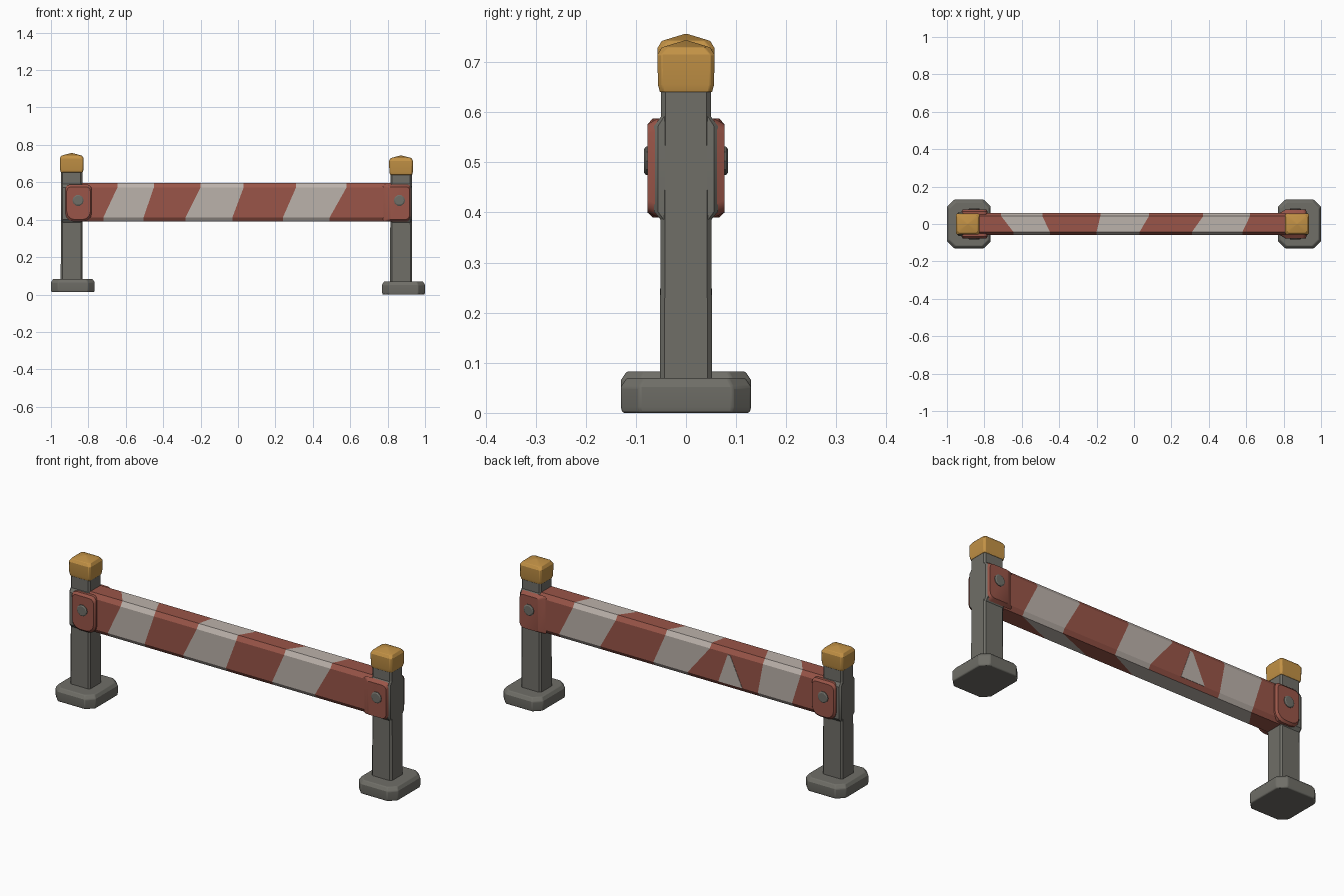
import bpy, bmesh, math
from mathutils import Vector

cube = bpy.data.objects.get("Cube")
if cube:
    bpy.data.objects.remove(cube, do_unlink=True)


def material(name, rgb):
    m = bpy.data.materials.new(name)
    m.use_nodes = True
    color = (*rgb, 1)
    m.diffuse_color = color
    bsdf = next(n for n in m.node_tree.nodes if n.type == 'BSDF_PRINCIPLED')
    bsdf.inputs["Base Color"].default_value = color
    bsdf.inputs["Roughness"].default_value = 0.8
    return m


GRAY = material("concrete gray", (0.16, 0.157, 0.137))
RED = material("faded red", (0.32, 0.091, 0.065))
WHITE = material("chalk white", (0.50, 0.445, 0.405))
GOLD = material("ochre yellow", (0.54, 0.285, 0.06))


def loft(name, rings, mats, rule=None, bevel=0.0):
    """Skin a stack of equal point rings and close both ends."""
    bm = bmesh.new()
    rows = [[bm.verts.new(p) for p in ring] for ring in rings]
    n = len(rows[0])
    for i in range(len(rows) - 1):
        for j in range(n):
            k = (j + 1) % n
            f = bm.faces.new((rows[i][j], rows[i][k], rows[i + 1][k], rows[i + 1][j]))
            if rule:
                f.material_index = rule(i, j)
    bm.faces.new(rows[0][::-1])
    bm.faces.new(rows[-1])
    bmesh.ops.recalc_face_normals(bm, faces=bm.faces)
    mesh = bpy.data.meshes.new(name)
    bm.to_mesh(mesh)
    bm.free()
    for m in mats:
        mesh.materials.append(m)
    obj = bpy.data.objects.new(name, mesh)
    bpy.context.collection.objects.link(obj)
    if bevel:
        mod = obj.modifiers.new("soft edges", 'BEVEL')
        mod.width = bevel
        mod.segments = 2
        mod.limit_method = 'ANGLE'
        mod.angle_limit = math.radians(35)
    bpy.ops.object.select_all(action='DESELECT')
    obj.select_set(True)
    bpy.context.view_layer.objects.active = obj
    bpy.ops.object.shade_smooth_by_angle(angle=math.radians(30))
    return obj


def octagon(hx, hy, c):
    """Rectangle with cut corners, as flat points."""
    return [(hx - c, -hy), (hx, c - hy), (hx, hy - c), (hx - c, hy),
            (c - hx, hy), (-hx, hy - c), (-hx, c - hy), (c - hx, -hy)]


def upright(name, cx, layers, mat, bevel=0.0):
    """Stack of cut-corner layers: (z, half x, half y, corner)."""
    rings = [[(cx + x, y, z) for x, y in octagon(hx, hy, c)] for z, hx, hy, c in layers]
    return loft(name, rings, [mat], bevel=bevel)


# Posts with feet, caps and beam sockets
for side, cx, dz, foot_x, half in (("right", -0.889, 0.013, -0.883, 0.117),
                                   ("left", 0.872, 0.0, 0.885, 0.115)):
    upright(side + "_foot", foot_x,
            [(dz, half - 0.003, 0.127, 0.035), (dz + 0.012, half, 0.13, 0.037),
             (dz + 0.052, half, 0.13, 0.037), (dz + 0.07, half - 0.012, 0.118, 0.034)],
            GRAY, 0.004)
    upright(side + "_post", cx,
            [(0.05 + dz, 0.059, 0.052, 0.009), (0.66 + dz, 0.057, 0.05, 0.009)], GRAY)
    upright(side + "_cap", cx,
            [(0.64 + dz, 0.059, 0.052, 0.007), (0.655 + dz, 0.063, 0.056, 0.008),
             (0.715 + dz, 0.064, 0.057, 0.008), (0.73 + dz, 0.055, 0.048, 0.012),
             (0.743 + dz, 0.004, 0.004, 0.001)], GOLD, 0.002)
    upright(side + "_socket", cx,
            [(0.382, 0.055, 0.048, 0.006), (0.402, 0.057, 0.064, 0.008),
             (0.572, 0.057, 0.064, 0.008), (0.594, 0.055, 0.048, 0.006)], GRAY)

# Striped beam: each boundary gives x at front bottom, front top, back top, back bottom
bounds = [(-0.85,) * 4,
          (-0.72, -0.645, -0.71, -0.66), (-0.505, -0.45, -0.49, -0.46),
          (-0.28, -0.20, -0.18, -0.05), (-0.03, 0.03, 0.08, 0.15),
          (0.24, 0.31, 0.37, 0.46), (0.49, 0.58, 0.62, 0.70),
          (0.85,) * 4]
section = [(-0.044, 0.39, 0), (-0.058, 0.412, 0), (-0.058, 0.572, 1), (-0.042, 0.596, 1),
           (0.042, 0.596, 2), (0.058, 0.572, 2), (0.058, 0.412, 3), (0.044, 0.39, 3)]


def stripe(i, j):
    underside = j == len(section) - 1
    return 1 if i % 2 or (underside and i == 2) else 0


loft("striped_beam", [[(b[k], y, z) for y, z, k in section] for b in bounds],
     [RED, WHITE], stripe)

# Stray wedge of white paint on the rear face
wedge = [(-0.23, 0.412), (-0.37, 0.412), (-0.30, 0.565), (-0.285, 0.568)]
loft("rear_paint_wedge", [[(x, y, z) for x, z in wedge] for y in (0.056, 0.0595)], [WHITE])


def rounded_plate(x0, x1, z0, z1, radii):
    """Rounded rectangle outline; radii run from lower right counter-clockwise."""
    corners = [(x1, z0, -1, 1), (x1, z1, -1, -1), (x0, z1, 1, -1), (x0, z0, 1, 1)]
    pts = []
    for q, ((x, z, sx, sz), r) in enumerate(zip(corners, radii)):
        for s in range(4):
            a = math.radians(-90 + 90 * q + 30 * s)
            pts.append((x + sx * r + r * math.cos(a), z + sz * r + r * math.sin(a)))
    return pts


# Clamp plates and bolts on both faces
for face, s in (("front", -1), ("rear", 1)):
    for side, x0, x1, lead, bolt_x in (("right", -0.923, -0.782, 0.007, -0.855),
                                       ("left", 0.775, 0.925, 0.035, 0.863)):
        radii = (0.045, 0.025, 0.025, 0.045) if side == "right" else (0.025, 0.02, 0.01, 0.01)
        right_in, left_in = (lead, 0.007) if side == "right" else (0.007, lead)
        outer = rounded_plate(x0, x1, 0.39, 0.588, radii)
        inner = rounded_plate(x0 + left_in, x1 - right_in, 0.40, 0.576, radii)
        low = 0.05 if side == "right" else 0.056
        rings = [[(x, s * low, z) for x, z in outer]]
        if side == "right":
            rings.append([(x, s * 0.066, z) for x, z in outer])
        rings.append([(x, s * 0.077, z) for x, z in inner])
        loft(f"{side}_{face}_clamp", rings, [RED])
        bolt = [[(bolt_x + r * math.cos(t * math.tau / 10), s * y,
                  0.503 + r * math.sin(t * math.tau / 10)) for t in range(10)]
                for y, r in ((0.07, 0.03), (0.08, 0.03), (0.084, 0.024))]
        loft(f"{side}_{face}_bolt", bolt, [GRAY])
